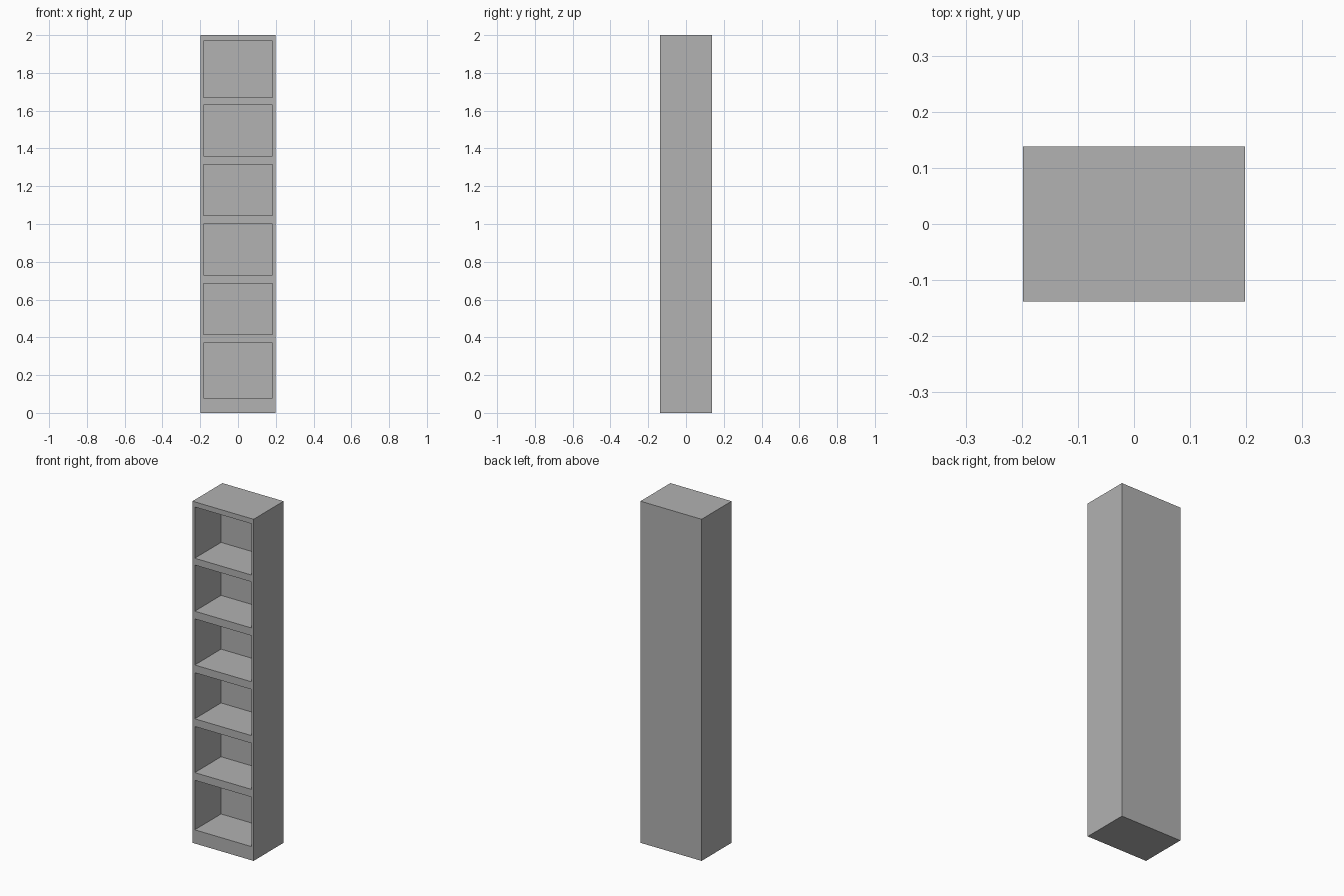
import bpy
import bmesh
from mathutils import Matrix, Vector

default_cube = bpy.data.objects.get("Cube")
if default_cube:
    bpy.data.objects.remove(default_cube, do_unlink=True)

# Overall dimensions
WIDTH, DEPTH, HEIGHT = 0.396, 0.277, 2.0
INNER_HALF_WIDTH = 0.183
NICHE_DEPTH = 0.243
# Bottom and top of each compartment
NICHES = [(0.08, 0.37), (0.415, 0.685), (0.73, 1.0),
          (1.045, 1.315), (1.36, 1.63), (1.67, 1.97)]

# Single grey finish
grey = bpy.data.materials.new("grey")
grey.use_nodes = True
colour = (0.445, 0.445, 0.445, 1)
grey.diffuse_color = colour
grey.node_tree.nodes["Principled BSDF"].inputs["Base Color"].default_value = colour

# Solid block
bm = bmesh.new()
bmesh.ops.create_cube(bm, size=1, matrix=Matrix.Translation((0, 0, HEIGHT / 2))
                      @ Matrix.Diagonal((WIDTH, DEPTH, HEIGHT, 1)))


def slice_at(point, normal):
    geom = bm.verts[:] + bm.edges[:] + bm.faces[:]
    bmesh.ops.bisect_plane(bm, geom=geom, plane_co=point, plane_no=normal)


# Mark out the side panels and shelves
for x in (-INNER_HALF_WIDTH, INNER_HALF_WIDTH):
    slice_at(Vector((x, 0, 0)), Vector((1, 0, 0)))
for niche in NICHES:
    for z in niche:
        slice_at(Vector((0, 0, z)), Vector((0, 0, 1)))


def is_opening(face):
    c = face.calc_center_median()
    return (face.normal.y < -0.9 and abs(c.x) < INNER_HALF_WIDTH
            and any(low < c.z < high for low, high in NICHES))


# Push the open compartments in from the front
bm.normal_update()
openings = [f for f in bm.faces if is_opening(f)]
pushed = bmesh.ops.extrude_discrete_faces(bm, faces=openings)["faces"]
bmesh.ops.translate(bm, verts=list({v for f in pushed for v in f.verts}),
                    vec=(0, NICHE_DEPTH, 0))
bmesh.ops.recalc_face_normals(bm, faces=bm.faces[:])

mesh = bpy.data.meshes.new("bookcase")
bm.to_mesh(mesh)
bm.free()
mesh.materials.append(grey)
bookcase = bpy.data.objects.new("bookcase", mesh)
bpy.context.collection.objects.link(bookcase)
